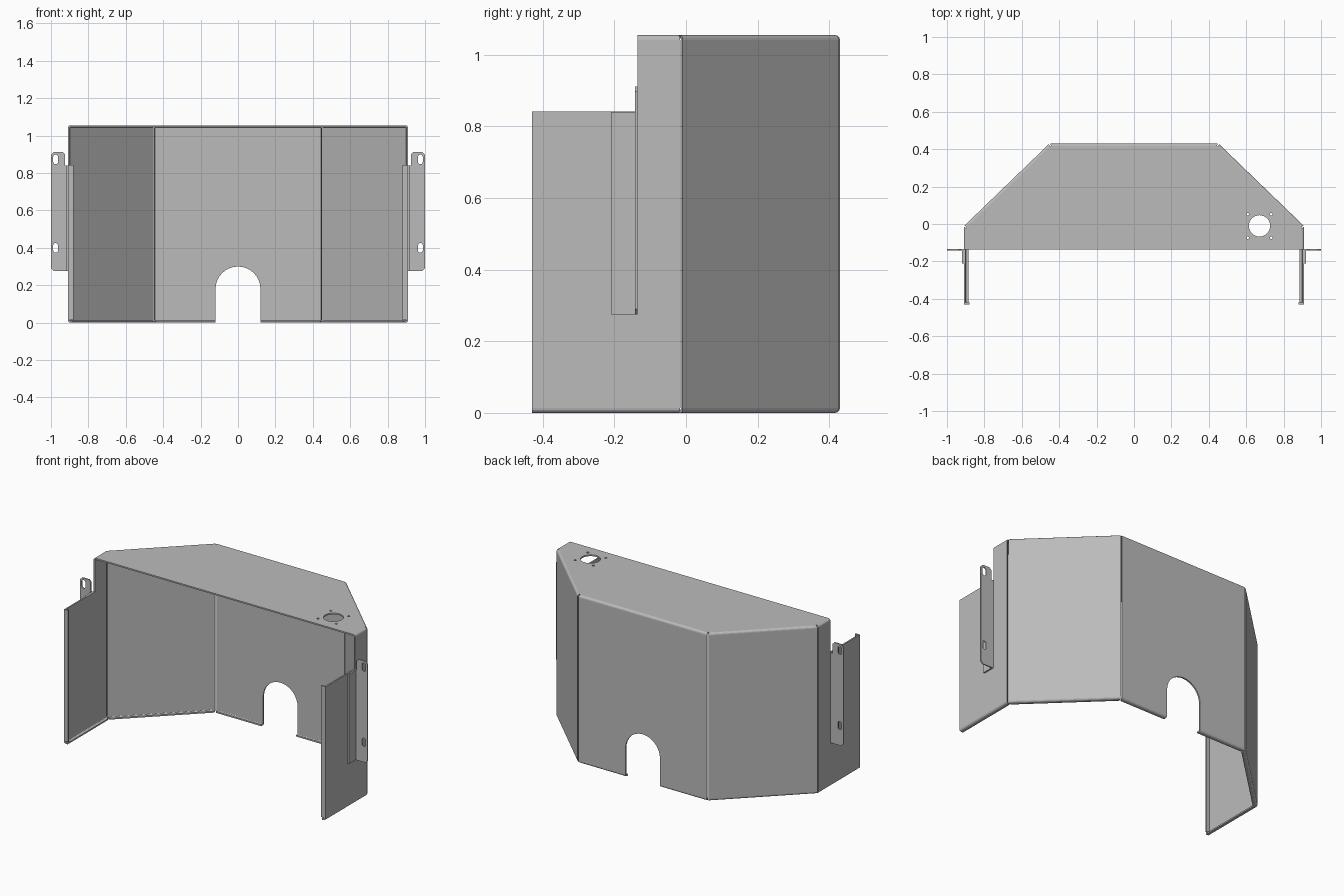
import bpy, bmesh
from math import sin, cos, pi
from mathutils import Vector

if "Cube" in bpy.data.objects:
    bpy.data.objects.remove(bpy.data.objects["Cube"])

H, T, R = 1.055, 0.009, 0.014      # height, sheet thickness, bend radius
LIP, GAP, FRONT = 0.026, 0.004, -0.135
SIDE_H = 0.842

steel = bpy.data.materials.new("grey_steel")
steel.use_nodes = True
steel.diffuse_color = (0.5, 0.5, 0.5, 1)
steel.node_tree.nodes["Principled BSDF"].inputs["Base Color"].default_value = (0.5, 0.5, 0.5, 1)


def loft(name, ring_a, ring_b):
    """Solid between two matching closed outlines."""
    bm = bmesh.new()
    a = [bm.verts.new(p) for p in ring_a]
    b = [bm.verts.new(p) for p in ring_b]
    n = len(a)
    bm.faces.new(a)
    bm.faces.new(b[::-1])
    for i in range(n):
        bm.faces.new((a[i], b[i], b[(i + 1) % n], a[(i + 1) % n]))
    bmesh.ops.recalc_face_normals(bm, faces=bm.faces)
    me = bpy.data.meshes.new(name)
    bm.to_mesh(me)
    bm.free()
    ob = bpy.data.objects.new(name, me)
    bpy.context.collection.objects.link(ob)
    me.materials.append(steel)
    return ob


def plate_xy(name, pts, z0, z1):
    return loft(name, [(x, y, z0) for x, y in pts], [(x, y, z1) for x, y in pts])


def plate_xz(name, pts, y0, y1):
    return loft(name, [(x, y0, z) for x, z in pts], [(x, y1, z) for x, z in pts])


def rect(x0, x1, y0, y1):
    return [(x0, y0), (x1, y0), (x1, y1), (x0, y1)]


def stadium(cx, cy, r, half=0, n=16):
    """Upright slot outline; a circle when half is zero."""
    pts = []
    for start, off in ((0, half), (pi, -half)):
        for i in range(n + (1 if half else 0)):
            a = start + pi * i / n
            pts.append((cx + r * cos(a), cy + off + r * sin(a)))
    return pts


def cut(ob, cutters):
    for c in cutters:
        m = ob.modifiers.new("cut", "BOOLEAN")
        m.operation, m.solver, m.object = "DIFFERENCE", "EXACT", c
        bpy.context.view_layer.objects.active = ob
        bpy.ops.object.modifier_apply(modifier=m.name)
        bpy.data.objects.remove(c)


def section(top, bent_top):
    """Bent sheet cross-section as (inset, z), with a lip along the bottom."""
    def arc(r, cz, a0):
        return [(R - r * cos(a0 + pi / 2 * i / 4), cz + r * sin(a0 + pi / 2 * i / 4)) for i in range(5)]
    outer = [(LIP, 0)] + arc(R, R, -pi / 2)
    inner = [(LIP, T)] + arc(R - T, R, -pi / 2)
    if bent_top:
        outer += arc(R, top - R, 0)
        inner += arc(R - T, top - R, 0)
    else:
        outer.append((0, top))
        inner.append((T, top))
    return outer + inner[::-1]


# Outer plan of the wall, with mitred inset directions at each corner
plan = [Vector(p) for p in ((-0.91, -0.43), (-0.91, FRONT), (-0.91, -0.012), (-0.452, 0.43),
                            (0.452, 0.43), (0.91, -0.012), (0.91, FRONT), (0.91, -0.43))]
dirs = [(b - a).normalized() for a, b in zip(plan, plan[1:])]
norms = [Vector((d.y, -d.x)) for d in dirs]
mitre = []
for i in range(len(plan)):
    n0, n1 = norms[max(i - 1, 0)], norms[min(i, len(norms) - 1)]
    mitre.append((n0 + n1) / (1 + n0.dot(n1)))

# Wall panels with bottom lips and rounded top bends
names = ["right_wing", "right_side", "right_diagonal", "back_panel",
         "left_diagonal", "left_side", "left_wing"]
panels = {}
for i, name in enumerate(names):
    wing = "wing" in name
    prof = section(SIDE_H if wing else H, not wing)
    rings = []
    for k, sign in ((i, 1), (i + 1, -1)):
        seam = GAP if 2 <= k <= 5 else 0
        ring = []
        for inset, z in prof:
            p = plan[k] + mitre[k] * inset + dirs[i] * (sign * seam)
            ring.append((p.x, p.y, z))
        rings.append(ring)
    panels[name] = loft(name, *rings)

# Arched opening in the back
cut(panels["back_panel"], [plate_xz("arch_cutter", stadium(0, 0, 0.12, 0.18), 0.3, 0.5)])

# Top plate with round port and four screw holes
roof = plate_xy("top_plate", [plan[k] + mitre[k] * R for k in range(1, 7)], H - T, H)
px, py, d = 0.671, -0.01, 0.063
holes = [plate_xy("port_cutter", stadium(px, py, 0.057), 1, 1.1)]
for sx in (-d, d):
    for sy in (-d, d):
        holes.append(plate_xy("screw_cutter", stadium(px + sx, py + sy, 0.007, n=6), 1, 1.1))
cut(roof, holes)

# Front flanges and slotted mounting brackets on both sides
for s, side in ((1, "left"), (-1, "right")):
    plate_xz(side + "_front_flange", rect(s * 0.88, s * 0.909, 0.015, SIDE_H), -0.43, -0.43 + T)
    plate_xy(side + "_bracket_leg", rect(s * 0.91, s * 0.919, -0.21, FRONT), 0.275, SIDE_H - 0.002)
    outline = [(0.911, 0.275), (0.985, 0.275), (1, 0.29), (1, 0.897), (0.985, 0.912),
               (0.937, 0.912), (0.925, 0.9), (0.925, 0.84), (0.911, 0.84)]
    ear = plate_xz(side + "_bracket_ear", [(s * x, z) for x, z in outline], FRONT - 0.007, FRONT)
    cut(ear, [plate_xz("slot_cutter", stadium(s * 0.975, z, 0.013, 0.013, 8), -0.2, -0.1)
              for z in (0.4, 0.873)])
